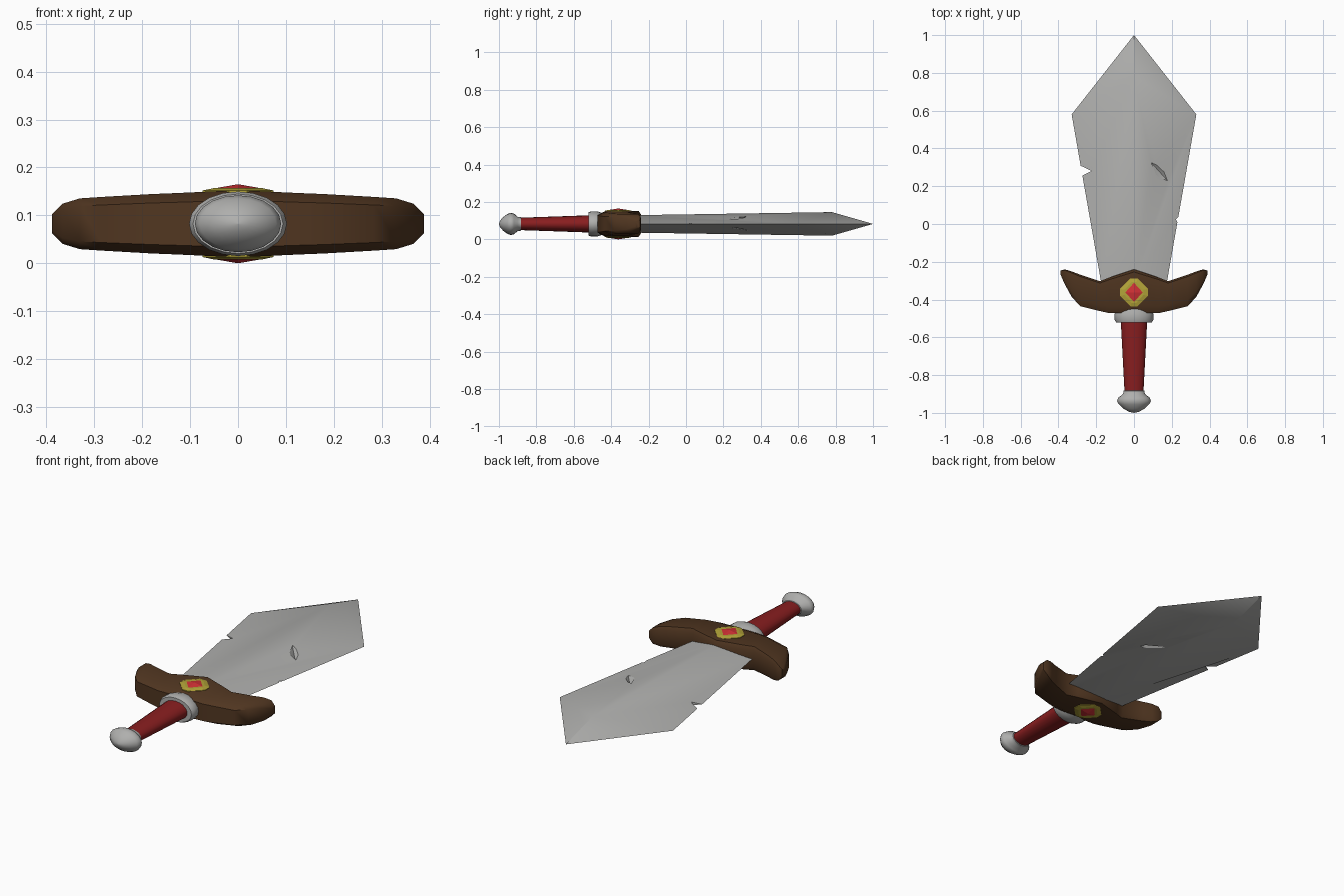
import bpy, bmesh, math
from mathutils import Vector

if "Cube" in bpy.data.objects:
    bpy.data.objects.remove(bpy.data.objects["Cube"])

ZC = 0.0825  # mid-plane height of the whole sword


def material(name, rgb):
    m = bpy.data.materials.new(name)
    m.diffuse_color = (*rgb, 1)
    m.use_nodes = True
    m.node_tree.nodes["Principled BSDF"].inputs["Base Color"].default_value = m.diffuse_color
    return m


STEEL = material("steel grey", (0.43, 0.43, 0.42))
BROWN = material("dark brown", (0.082, 0.037, 0.015))
RED = material("grip red", (0.25, 0.013, 0.014))
GEM = material("gem red", (0.62, 0.03, 0.035))
GOLD = material("gold", (0.45, 0.37, 0.04))


def make(name, verts, faces, mat, smooth=None):
    bm = bmesh.new()
    vs = [bm.verts.new(v) for v in verts]
    for f in faces:
        bm.faces.new([vs[i] for i in f])
    bmesh.ops.remove_doubles(bm, verts=bm.verts, dist=1e-5)
    bmesh.ops.recalc_face_normals(bm, faces=bm.faces)
    me = bpy.data.meshes.new(name)
    bm.to_mesh(me)
    bm.free()
    ob = bpy.data.objects.new(name, me)
    bpy.context.collection.objects.link(ob)
    if mat:
        me.materials.append(mat)
    if smooth:
        shade(ob, smooth)
    return ob


def shade(ob, deg):
    bpy.ops.object.select_all(action='DESELECT')
    ob.select_set(True)
    bpy.context.view_layer.objects.active = ob
    bpy.ops.object.shade_smooth_by_angle(angle=math.radians(deg))


def loft(name, rings, mat, smooth=None):
    """Skin a list of equal-length rings and cap both ends."""
    n, verts, faces = len(rings[0]), [v for r in rings for v in r], []
    for k in range(len(rings) - 1):
        for i in range(n):
            j = (i + 1) % n
            faces.append((k * n + i, k * n + j, (k + 1) * n + j, (k + 1) * n + i))
    faces.append(tuple(range(n)))
    faces.append(tuple(range((len(rings) - 1) * n, len(rings) * n)))
    return make(name, verts, faces, mat, smooth)


def lathe(name, profile, mat, smooth=40, n=20, flat=0.66):
    """Flattened turned part around the y axis; profile = (radius, y)."""
    rings = [[(r * math.cos(2 * math.pi * i / n), y, ZC + flat * r * math.sin(2 * math.pi * i / n))
              for i in range(n)] for r, y in profile]
    return loft(name, rings, mat, smooth)


# blade: diamond section with a central ridge
v = [(-0.172, -0.32, ZC), (0.172, -0.32, ZC), (0.33, 0.58, ZC), (0, 1, ZC), (-0.33, 0.58, ZC)]
for s in (1, -1):
    v += [(0, -0.32, ZC + s * 0.046), (0, 0.78, ZC + s * 0.063)]
faces = [(0, 5, 1, 7)]
for a, b in ((5, 6), (7, 8)):
    faces += [(1, 2, b, a), (0, 4, b, a), (2, 3, b), (4, 3, b)]
blade = make("blade", v, faces, STEEL)


# cutters: two edge nicks and a gash on each face
def prism(name, pts):
    return loft(name, [[(x, y, z) for x, y in pts] for z in (-0.1, 0.3)], None)


def gash(name, s):
    c = Vector((0.145, 0.265, ZC + s * 0.034))
    long, side, up = Vector((0.07, -0.078, 0)), Vector((0.02, 0.017, 0)), Vector((0, 0, 0.022))
    p = [c + long, c + side, c - long, c - side, c + up, c - up]
    f = [(i, (i + 1) % 4, t) for i in range(4) for t in (4, 5)]
    return make(name, p, f, None)


cutters = [prism("nick_cutter_left", [(-0.34, 0.33), (-0.275, 0.305), (-0.225, 0.28), (-0.272, 0.257), (-0.34, 0.23)]),
           prism("nick_cutter_right", [(0.26, 0.045), (0.235, 0.038), (0.222, 0.025), (0.229, 0.01), (0.26, 0.005)]),
           gash("gash_cutter_top", 1), gash("gash_cutter_bottom", -1)]
for c in cutters:
    c.hide_render = True
    mod = blade.modifiers.new("cut", 'BOOLEAN')
    mod.operation, mod.solver, mod.object = 'DIFFERENCE', 'EXACT', c
    bpy.context.view_layer.objects.active = blade
    bpy.ops.object.modifier_apply(modifier=mod.name)
for c in cutters:
    bpy.data.objects.remove(c)
shade(blade, 30)

# guard: chamfered sections swept along x, (x, y low, y high, half height)
half = [(0.13, -0.472, -0.283, 0.064), (0.18, -0.461, -0.303, 0.062), (0.285, -0.435, -0.268, 0.056),
        (0.33, -0.385, -0.251, 0.053), (0.366, -0.32, -0.24, 0.042), (0.388, -0.27, -0.246, 0.02)]
sections = [(-x, a, b, h) for x, a, b, h in reversed(half)] + [(0, -0.472, -0.24, 0.070)] + half
rings = []
for x, a, b, h in sections:
    cy, cz = (b - a) * 0.2, h * 0.3
    rings.append([(x, a, ZC - h + cz), (x, a + cy, ZC - h), (x, b - cy * 0.3, ZC - h), (x, b, ZC - h + cz),
                  (x, b, ZC + h - cz), (x, b - cy * 0.3, ZC + h), (x, a + cy, ZC + h), (x, a, ZC + h - cz)])
loft("guard", rings, BROWN, 40)

# collar, grip and pommel
lathe("collar", [(0.09, -0.45), (0.102, -0.475), (0.102, -0.508), (0.094, -0.522), (0.06, -0.522)], STEEL)
lathe("grip", [(0.07, -0.51), (0.05, -0.89)], RED)
lathe("pommel", [(0.045, -0.88), (0.055, -0.883), (0.058, -0.9), (0.084, -0.92), (0.09, -0.938),
                 (0.08, -0.955), (0.055, -0.978), (0.025, -0.995), (0.0001, -1.0)], STEEL, 50)


# gold setting and gem on both faces of the guard
def outline(rx, ry, h, s):
    k = 0.25
    pts = [(rx, k * ry), (k * rx, ry), (-k * rx, ry), (-rx, k * ry),
           (-rx, -k * ry), (-k * rx, -ry), (k * rx, -ry), (rx, -k * ry)]
    return [(x, -0.362 + y, ZC + s * h) for x, y in pts]


for s, side in ((1, "top"), (-1, "bottom")):
    loft("gem_setting_" + side, [outline(0.074, 0.074, 0.055, s), outline(0.074, 0.074, 0.0695, s),
                                 outline(0.05, 0.055, 0.0745, s)], GOLD)
    base = [(0.052, 0), (0, 0.057), (-0.052, 0), (0, -0.057)]
    p = [(x, -0.362 + y, ZC + s * 0.0735) for x, y in base] + [(0, -0.362, ZC + s * 0.0825)]
    make("gem_" + side, p, [(0, 1, 4), (1, 2, 4), (2, 3, 4), (3, 0, 4), (0, 1, 2, 3)], GEM)
